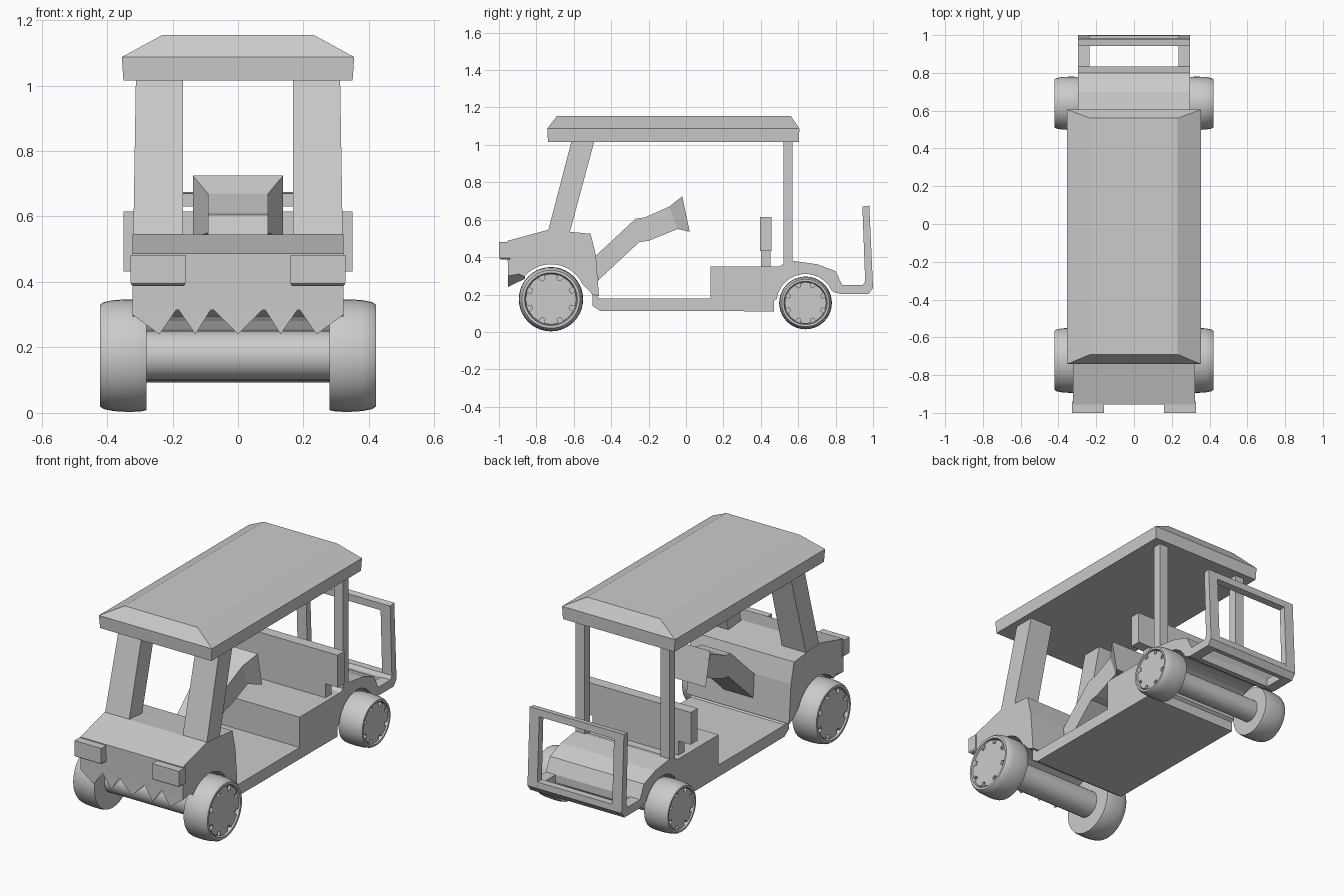
import bpy, bmesh
from math import sin, cos, pi, radians

if "Cube" in bpy.data.objects:
    bpy.data.objects.remove(bpy.data.objects["Cube"])


def finish(name, bm, smooth=False):
    bmesh.ops.remove_doubles(bm, verts=bm.verts, dist=1e-5)
    bmesh.ops.recalc_face_normals(bm, faces=bm.faces)
    me = bpy.data.meshes.new(name)
    bm.to_mesh(me)
    bm.free()
    ob = bpy.data.objects.new(name, me)
    bpy.context.collection.objects.link(ob)
    if smooth:
        bpy.context.view_layer.objects.active = ob
        ob.select_set(True)
        bpy.ops.object.shade_smooth_by_angle(angle=radians(35))
        ob.select_set(False)
    return ob


def loft(name, rings, mirror=False, smooth=False):
    """Skin a stack of equal-length point rings and cap both ends."""
    bm = bmesh.new()
    vs = [[bm.verts.new(p) for p in r] for r in rings]
    n = len(rings[0])
    for a, b in zip(vs, vs[1:]):
        for i in range(n):
            j = (i + 1) % n
            bm.faces.new((a[i], a[j], b[j], b[i]))
    bm.faces.new(vs[0])
    bm.faces.new(vs[-1])
    ob = finish(name, bm, smooth)
    if mirror:
        ob.modifiers.new("mirror", 'MIRROR').use_mirror_merge = False
    return ob


def side_profile(name, pts, x0, x1, mirror=False):
    return loft(name, [[(x, y, z) for y, z in pts] for x in (x0, x1)], mirror)


def rect(x0, x1, y0, y1, z):
    return [(x0, y0, z), (x1, y0, z), (x1, y1, z), (x0, y1, z)]


def box(name, x0, x1, y0, y1, z0, z1, mirror=False):
    return loft(name, [rect(x0, x1, y0, y1, z0), rect(x0, x1, y0, y1, z1)], mirror)


def arc(cy, cz, r, a0, a1, n=12):
    return [(cy + r * cos(radians(a0 + (a1 - a0) * i / n)),
             cz + r * sin(radians(a0 + (a1 - a0) * i / n))) for i in range(n + 1)]


FRONT = (-0.722, 0.175, 0.172)   # axle y, z and tyre radius
REAR = (0.639, 0.155, 0.141)

# Front body with hood, cowl and wheel arch
side_profile("front_body",
             [(-0.955, 0.487), (-0.74, 0.545), (-0.62, 0.535), (-0.51, 0.525),
              (-0.482, 0.41), (-0.465, 0.19), (-0.50, 0.20)]
             + arc(FRONT[0], FRONT[1], 0.187, 25, 140)
             + [(-0.90, 0.315), (-0.952, 0.315)], -0.322, 0.322)

# Jagged lower grille
teeth = [(-0.322, 0.33), (-0.322, 0.30), (-0.24, 0.24), (-0.185, 0.32), (-0.13, 0.24),
         (-0.08, 0.32), (0, 0.24), (0.08, 0.32), (0.13, 0.24), (0.185, 0.32),
         (0.24, 0.24), (0.322, 0.30), (0.322, 0.33)]
loft("grille_teeth", [[(x, -0.952, z) for x, z in teeth],
                      [(x, -0.86, 0.33 - (0.33 - z) * 0.5) for x, z in teeth]])

# Headlights
loft("headlight", [rect(0.165, 0.322, -0.99, -0.94, 0.388),
                   rect(0.16, 0.328, -1.0, -0.94, 0.395),
                   rect(0.16, 0.328, -1.0, -0.94, 0.482)], mirror=True)

# Floor, seat base and rear deck
side_profile("floor_and_rear_body",
             [(-0.50, 0.22), (-0.465, 0.178), (0.13, 0.178), (0.13, 0.35), (0.50, 0.35),
              (0.53, 0.37), (0.57, 0.38), (0.70, 0.362), (0.80, 0.325), (0.835, 0.25),
              (0.835, 0.205), (0.80, 0.208)]
             + arc(REAR[0], REAR[1], 0.155, 25, 172)
             + [(0.47, 0.165), (0.47, 0.11), (-0.46, 0.113), (-0.50, 0.14)], -0.296, 0.296)

# Seat back on its support
box("seat_back", -0.35, 0.35, 0.395, 0.457, 0.432, 0.615)
box("seat_back_support", -0.27, 0.27, 0.40, 0.452, 0.34, 0.435)

# Steering column with flared end
col = [(-0.49, 0.40, -0.47, 0.275, 0.092), (-0.27, 0.605, -0.25, 0.48, 0.092),
       (-0.22, 0.612, -0.20, 0.487, 0.092), (-0.09, 0.67, -0.045, 0.55, 0.092),
       (-0.02, 0.725, 0.02, 0.535, 0.138)]
loft("steering_column", [[(-w, yt, zt), (w, yt, zt), (w, yb, zb), (-w, yb, zb)]
                         for yt, zt, yb, zb, w in col])

# Roof, slanted front pillars and rear posts
loft("roof", [rect(-0.35, 0.35, -0.738, 0.604, 1.015),
              rect(-0.355, 0.355, -0.742, 0.606, 1.087),
              rect(-0.23, 0.23, -0.69, 0.56, 1.155)])
loft("front_pillar", [rect(0.168, 0.32, -0.74, -0.622, 0.53),
                      rect(0.168, 0.312, -0.612, -0.49, 1.02)], mirror=True)
box("rear_post", 0.238, 0.295, 0.52, 0.57, 0.36, 1.02, mirror=True)

# Rear rack: bent side rails joined by two cross bars
side_profile("rack_rail",
             [(0.82, 0.25), (0.945, 0.25), (0.958, 0.27), (0.943, 0.67), (0.98, 0.675),
              (1.0, 0.235), (0.975, 0.202), (0.82, 0.202)], 0.235, 0.296, mirror=True)
side_profile("rack_top_bar", [(0.944, 0.63), (0.943, 0.67), (0.98, 0.675), (0.982, 0.635)],
             -0.25, 0.25)
side_profile("rack_bottom_bar", [(0.945, 0.205), (0.945, 0.25), (0.958, 0.27), (0.998, 0.27),
                                 (1.0, 0.235), (0.975, 0.202)], -0.25, 0.25)


def circle(x, r, cy, cz, n=40):
    return [(x, cy + r * cos(2 * pi * i / n), cz + r * sin(2 * pi * i / n)) for i in range(n)]


# Wheels: barrel tyre with recessed rim, notched hub cover, and axle
for tag, (cy, cz, R) in (("front", FRONT), ("rear", REAR)):
    tyre = [(0.28, 0.97), (0.30, 0.995), (0.34, 1.0), (0.38, 0.985), (0.41, 0.95),
            (0.422, 0.90), (0.422, 0.82), (0.402, 0.79)]
    loft(tag + "_wheel", [circle(x, r * R, cy, cz) for x, r in tyre], True, True)
    gear = []
    for k in range(8):
        for da, r in ((-16, 0.78), (0, 0.79), (16, 0.78), (17, 0.64), (28, 0.64)):
            a = radians(k * 45 + da)
            gear.append((cy + r * R * cos(a), cz + r * R * sin(a)))
    side_profile(tag + "_hub_cover", gear, 0.395, 0.416, mirror=True)
    loft(tag + "_axle", [circle(x, R * 0.44, cy, cz, 32) for x in (-0.285, 0.285)], False, True)
